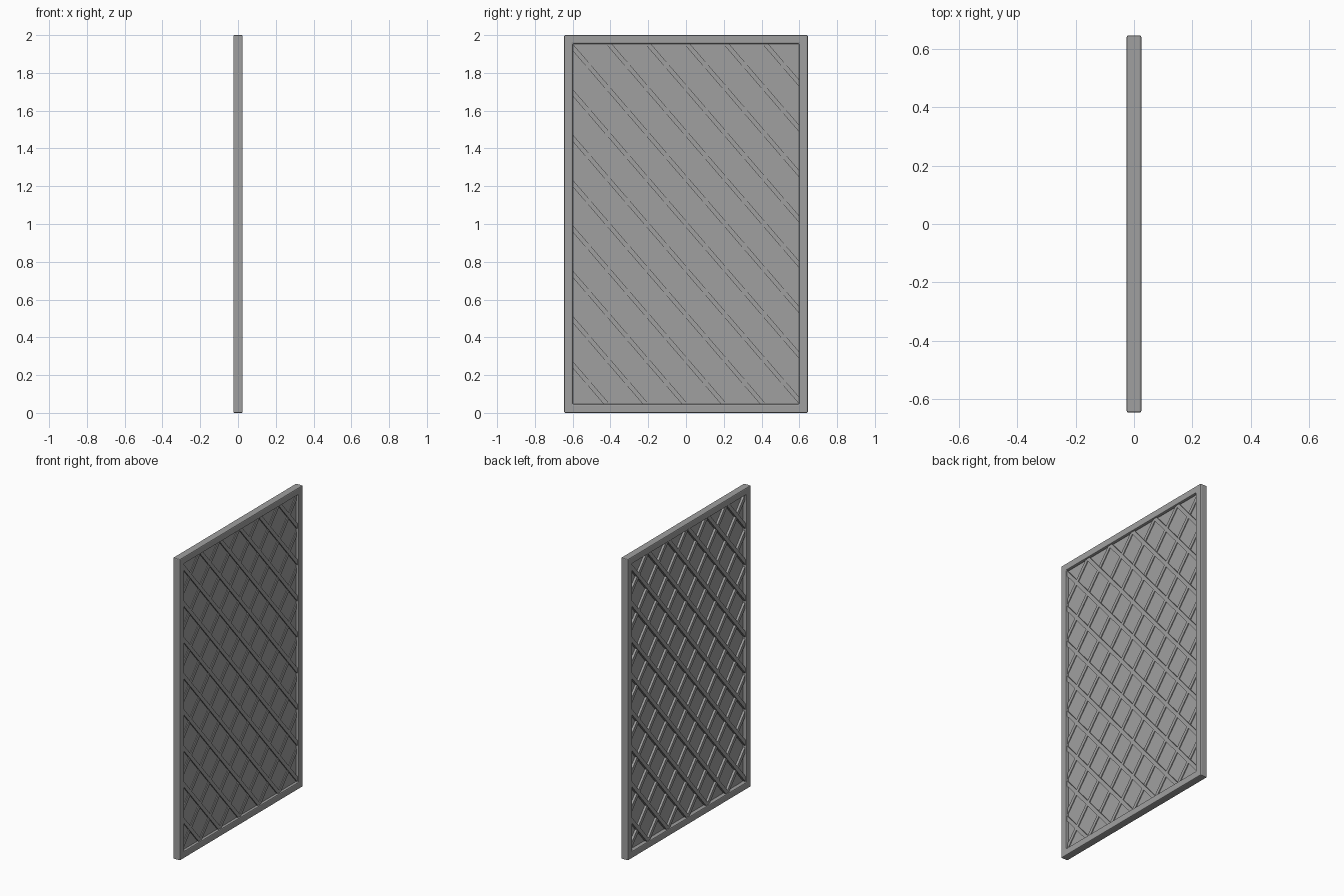
import bpy, math

old = bpy.data.objects.get("Cube")
if old:
    bpy.data.objects.remove(old, do_unlink=True)

HALF_Y, HEIGHT, DEPTH, RIM = 0.645, 2.0, 0.05, 0.046
MID = HEIGHT / 2

grey = bpy.data.materials.new("plain grey")
grey.use_nodes = True
colour = (0.35, 0.35, 0.35, 1)
grey.diffuse_color = colour
grey.node_tree.nodes["Principled BSDF"].inputs["Base Color"].default_value = colour


def box(name, centre, size, tilt=0):
    bpy.ops.mesh.primitive_cube_add(size=1, location=centre, rotation=(tilt, 0, 0))
    ob = bpy.context.object
    ob.name = name
    ob.scale = size
    ob.data.materials.append(grey)
    return ob


# Rectangular frame as one ring with softened edges
def frame():
    rings = []
    for x in (-DEPTH / 2, DEPTH / 2):
        for inset in (0, RIM):
            y, z = HALF_Y - inset, MID - inset
            rings.append([(x, -y, MID - z), (x, y, MID - z),
                          (x, y, MID + z), (x, -y, MID + z)])
    verts = [v for ring in rings for v in ring]
    faces = []
    for a, b in ((0, 1), (1, 3), (3, 2), (2, 0)):
        for i in range(4):
            j = (i + 1) % 4
            faces.append((a * 4 + i, b * 4 + i, b * 4 + j, a * 4 + j))
    mesh = bpy.data.meshes.new("frame")
    mesh.from_pydata(verts, [], faces)
    mesh.update()
    ob = bpy.data.objects.new("frame", mesh)
    bpy.context.collection.objects.link(ob)
    mesh.materials.append(grey)
    bevel = ob.modifiers.new("soft edges", 'BEVEL')
    bevel.width = 0.006
    bevel.segments = 2
    bevel.limit_method = 'ANGLE'
    return ob


frame()

# Solid sheet behind the lattice
box("pane", (0.004, 0, MID), (0.006, 2 * HALF_Y - RIM, HEIGHT - RIM))

# Crossing diagonal bars, clipped to the frame, one direction in front
STEP_Y, STEP_Z = 0.207, 0.24
slope = STEP_Z / STEP_Y
lim_y, lim_z = HALF_Y - RIM / 2, MID - RIM / 2
for side, label in ((1, "rising"), (-1, "falling")):
    for k in range(-6, 7):
        offset = k * STEP_Z
        # Ends of the line z = slope * y + offset inside the opening
        y0 = max(-lim_y, (-lim_z - offset) / slope)
        y1 = min(lim_y, (lim_z - offset) / slope)
        length = (y1 - y0) * math.hypot(1, slope)
        if length < 0.05:
            continue
        y = (y0 + y1) / 2
        box(f"{label}_bar_{k + 7}",
            (-0.002 * side - 0.001, side * y, MID + slope * y + offset),
            (0.03, length, 0.024), side * math.atan(slope))
